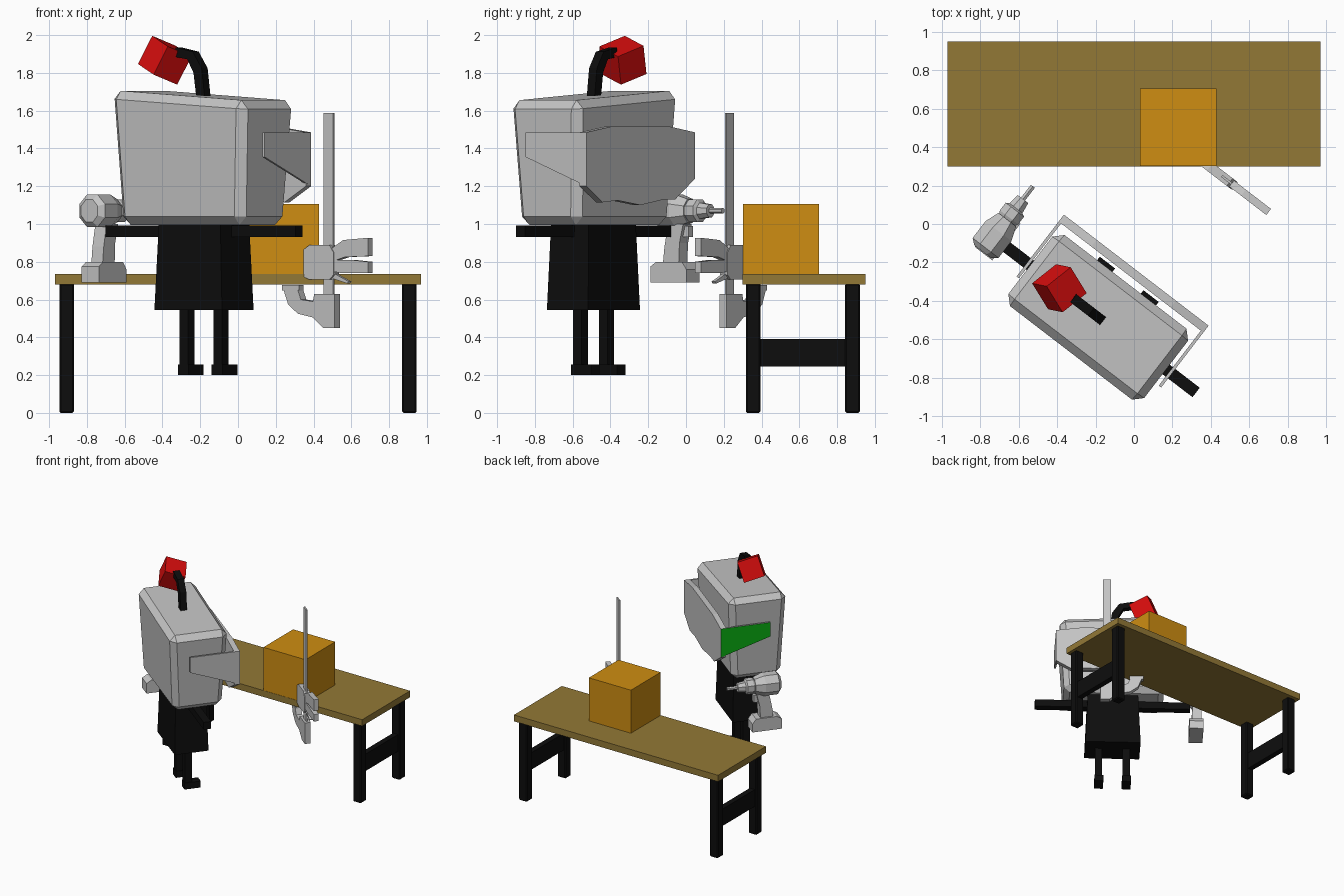
import bpy, bmesh, math
from mathutils import Matrix, Vector

if "Cube" in bpy.data.objects:
    bpy.data.objects.remove(bpy.data.objects["Cube"])


def material(name, rgb):
    m = bpy.data.materials.new(name)
    m.diffuse_color = (*rgb, 1)
    m.use_nodes = True
    m.node_tree.nodes["Principled BSDF"].inputs["Base Color"].default_value = m.diffuse_color
    return m


GREY = material("light grey", (0.56, 0.56, 0.56))
BLACK = material("black", (0.004, 0.004, 0.004))
WOOD = material("brown wood", (0.29, 0.19, 0.037))
ORANGE = material("orange", (0.62, 0.27, 0.006))
RED = material("red", (0.68, 0.004, 0.004))
GREEN = material("green", (0.003, 0.42, 0.006))

TURN = Matrix.Rotation(math.radians(-37.5), 4, 'Z')
WORLD = Matrix.Identity(4)
ROBOT = Matrix.Translation((-0.18, -0.49, 0)) @ TURN    # local x = width, local y = facing
CLAMP = Matrix.Translation((0.482, 0.23, 0)) @ TURN
SIDE = ROBOT @ Matrix.Rotation(math.pi / 2, 4, 'Z')     # local x = facing, local y = left


def finish(name, bm, mats, frame, bevel=0):
    bmesh.ops.recalc_face_normals(bm, faces=bm.faces)
    if bevel:
        bmesh.ops.bevel(bm, geom=bm.edges[:], offset=bevel, segments=1,
                        affect='EDGES', clamp_overlap=True)
    me = bpy.data.meshes.new(name)
    bm.to_mesh(me)
    bm.free()
    for m in mats:
        me.materials.append(m)
    ob = bpy.data.objects.new(name, me)
    ob.matrix_world = frame
    bpy.context.collection.objects.link(ob)
    return ob


def box(name, lo, hi, mat, frame=WORLD, taper=(1, 1), tilt=0, bevel=0):
    """Box from lo to hi; taper scales the bottom, tilt lowers the top towards +x."""
    bm = bmesh.new()
    bmesh.ops.create_cube(bm, size=1)
    lo, hi = Vector(lo), Vector(hi)
    for v in bm.verts:
        low, right = v.co.z < 0, v.co.x > 0
        if low:
            v.co.x *= taper[0]
            v.co.y *= taper[1]
        for i in range(3):
            v.co[i] = (lo[i] + hi[i]) / 2 + v.co[i] * (hi[i] - lo[i])
        if right and not low:
            v.co.z -= tilt
    return finish(name, bm, [mat], frame, bevel)


def prism(name, pts, y0, y1, mat, frame, cap=None):
    """Outline in x and z pushed from y0 to y1; cap colours the y1 end."""
    bm = bmesh.new()
    a = [bm.verts.new((x, y0, z)) for x, z in pts]
    b = [bm.verts.new((x, y1, z)) for x, z in pts]
    bm.faces.new(a)
    end = bm.faces.new(b)
    for i in range(len(pts)):
        j = (i + 1) % len(pts)
        bm.faces.new((a[i], a[j], b[j], b[i]))
    if cap:
        end.material_index = 1
    return finish(name, bm, [mat] + ([cap] if cap else []), frame)


def loft(name, centre, rings, mat, frame, sides=8):
    """Rings of (y, half width, half height) joined along y."""
    bm = bmesh.new()
    k = 1 / math.cos(math.pi / sides)
    loops = []
    for y, rx, rz in rings:
        ang = [2 * math.pi * (i + 0.5) / sides for i in range(sides)]
        loops.append([bm.verts.new((centre[0] + rx * k * math.cos(t), y,
                                    centre[1] + rz * k * math.sin(t))) for t in ang])
    for p, q in zip(loops, loops[1:]):
        for i in range(sides):
            j = (i + 1) % sides
            bm.faces.new((p[i], p[j], q[j], q[i]))
    bm.faces.new(loops[0])
    bm.faces.new(loops[-1])
    return finish(name, bm, [mat], frame)


# Table with four legs and a cross bar at each end
box("table_top", (-0.97, 0.30, 0.68), (0.97, 0.95, 0.735), WOOD)
for s, side in ((-1, "left"), (1, "right")):
    xs = sorted((s * 0.868, s * 0.946))
    for y, end in ((0.317, "front"), (0.843, "back")):
        box(f"table_leg_{end}_{side}", (xs[0], y, 0), (xs[1], y + 0.078, 0.685), BLACK, bevel=0.008)
    box(f"table_bar_{side}", (xs[0] + 0.015, 0.38, 0.245), (xs[1] - 0.015, 0.86, 0.39), BLACK)

# Crate on the table
box("crate", (0.03, 0.302, 0.735), (0.43, 0.705, 1.105), ORANGE)

# Robot head
box("head", (-0.455, -0.235, 0.995), (0.44, 0.235, 1.708), GREY, ROBOT,
    taper=(0.91, 0.85), tilt=0.055, bevel=0.045)
for s, side in ((-1, "left"), (1, "right")):
    box(f"eye_{side}", (s * 0.143 - 0.05, 0.19, 1.25), (s * 0.143 + 0.05, 0.255, 1.42), BLACK, ROBOT)

# Visor wrapped round the face, green on its left side
prism("visor_front", [(-0.473, 1.485), (-0.26, 1.515), (0.26, 1.515), (0.473, 1.485),
                      (0.473, 1.20), (0.33, 1.115), (0.20, 1.125), (0.0, 1.10),
                      (-0.20, 1.13), (-0.30, 1.13), (-0.473, 1.24)], 0.27, 0.315, GREY, ROBOT)
prism("visor_side_right", [(-0.09, 1.485), (0.3149, 1.485), (0.3149, 1.20), (-0.09, 1.355)],
      -0.458, -0.474, GREY, SIDE)
prism("visor_side_left", [(-0.09, 1.485), (0.3149, 1.485), (0.3149, 1.24), (-0.09, 1.365)],
      0.458, 0.474, GREY, SIDE, cap=GREEN)

# Bent antenna and its red cube
prism("antenna", [(0.026, 1.66), (0.004, 1.825), (-0.055, 1.912), (-0.17, 1.935),
                  (-0.175, 1.885), (-0.092, 1.872), (-0.050, 1.80), (-0.03, 1.66)],
      -0.026, 0.026, BLACK, ROBOT)
a = Vector((0.125, 0.099, -0.053)).normalized()
b = Vector((0.083, -0.010, 0.146))
b = (b - a * b.dot(a)).normalized()
tip = Matrix((a, b, a.cross(b))).transposed().to_4x4()
tip.translation = (-0.388, -0.334, 1.867)
box("antenna_cube", (-0.084,) * 3, (0.084,) * 3, RED, tip)

# Body, arms, legs and feet
box("body", (-0.205, -0.125, 0.545), (0.205, 0.125, 1.01), BLACK, ROBOT, taper=(1.1, 1.1))
box("arm_bar", (-0.634, -0.031, 0.93), (0.634, 0.031, 0.992), BLACK, ROBOT)
for s, side in ((-1, "left"), (1, "right")):
    x = s * 0.113
    box(f"leg_{side}", (x - 0.029, -0.029, 0.21), (x + 0.029, 0.029, 0.56), BLACK, ROBOT)
    box(f"foot_{side}", (x - 0.036, -0.034, 0.20), (x + 0.036, 0.098, 0.255), BLACK, ROBOT)

# Power drill at the left arm
axis = (-0.692, 1.07)
loft("drill_motor", axis, [(-0.095, 0.055, 0.06), (-0.07, 0.085, 0.086),
                           (0.04, 0.085, 0.086), (0.115, 0.058, 0.062)], GREY, ROBOT)
loft("drill_chuck", axis, [(0.11, 0.05, 0.05), (0.13, 0.06, 0.06), (0.18, 0.06, 0.06),
                           (0.19, 0.042, 0.042), (0.25, 0.034, 0.034)], GREY, ROBOT)
loft("drill_bit", axis, [(0.24, 0.013, 0.013), (0.334, 0.013, 0.013)], GREY, ROBOT, 6)
prism("drill_grip", [(0.0, 1.0), (0.10, 1.0), (0.075, 0.90), (0.07, 0.79),
                     (-0.035, 0.79), (-0.025, 0.88)], 0.65, 0.725, GREY, SIDE)
box("drill_trigger", (-0.71, 0.08, 0.93), (-0.67, 0.12, 0.99), GREY, ROBOT)
prism("drill_battery", [(-0.10, 0.69), (0.14, 0.69), (0.14, 0.76), (0.11, 0.80),
                        (-0.06, 0.80), (-0.10, 0.775)], 0.625, 0.74, GREY, SIDE)

# Bar clamp at the table edge
box("clamp_bar", (-0.032, -0.006, 0.47), (0.032, 0.006, 1.588), GREY, CLAMP)
prism("clamp_body", [(-0.15, 0.72), (-0.15, 0.865), (-0.11, 0.89), (0.02, 0.89), (0.048, 0.85),
                     (0.048, 0.73), (0.02, 0.705), (-0.11, 0.705)], -0.025, 0.025, GREY, CLAMP)
prism("clamp_upper_handle", [(0.03, 0.80), (0.03, 0.87), (0.11, 0.915), (0.275, 0.927),
                             (0.275, 0.83), (0.12, 0.825)], -0.02, 0.02, GREY, CLAMP)
prism("clamp_lower_handle", [(0.03, 0.75), (0.03, 0.81), (0.16, 0.81), (0.275, 0.80),
                             (0.275, 0.74), (0.10, 0.74)], -0.02, 0.02, GREY, CLAMP)
prism("clamp_trigger", [(0.0, 0.72), (0.05, 0.735), (0.14, 0.695), (0.13, 0.685)],
      -0.012, 0.012, GREY, CLAMP)
prism("clamp_jaw", [(0.055, 0.45), (0.055, 0.63), (-0.08, 0.63), (-0.09, 0.59), (-0.17, 0.60),
                    (-0.19, 0.65), (-0.285, 0.65), (-0.255, 0.575), (-0.19, 0.525),
                    (-0.09, 0.505), (-0.02, 0.45)], -0.024, 0.024, GREY, CLAMP)
box("clamp_pad", (-0.30, -0.02, 0.648), (-0.185, 0.02, 0.677), GREY, CLAMP)
